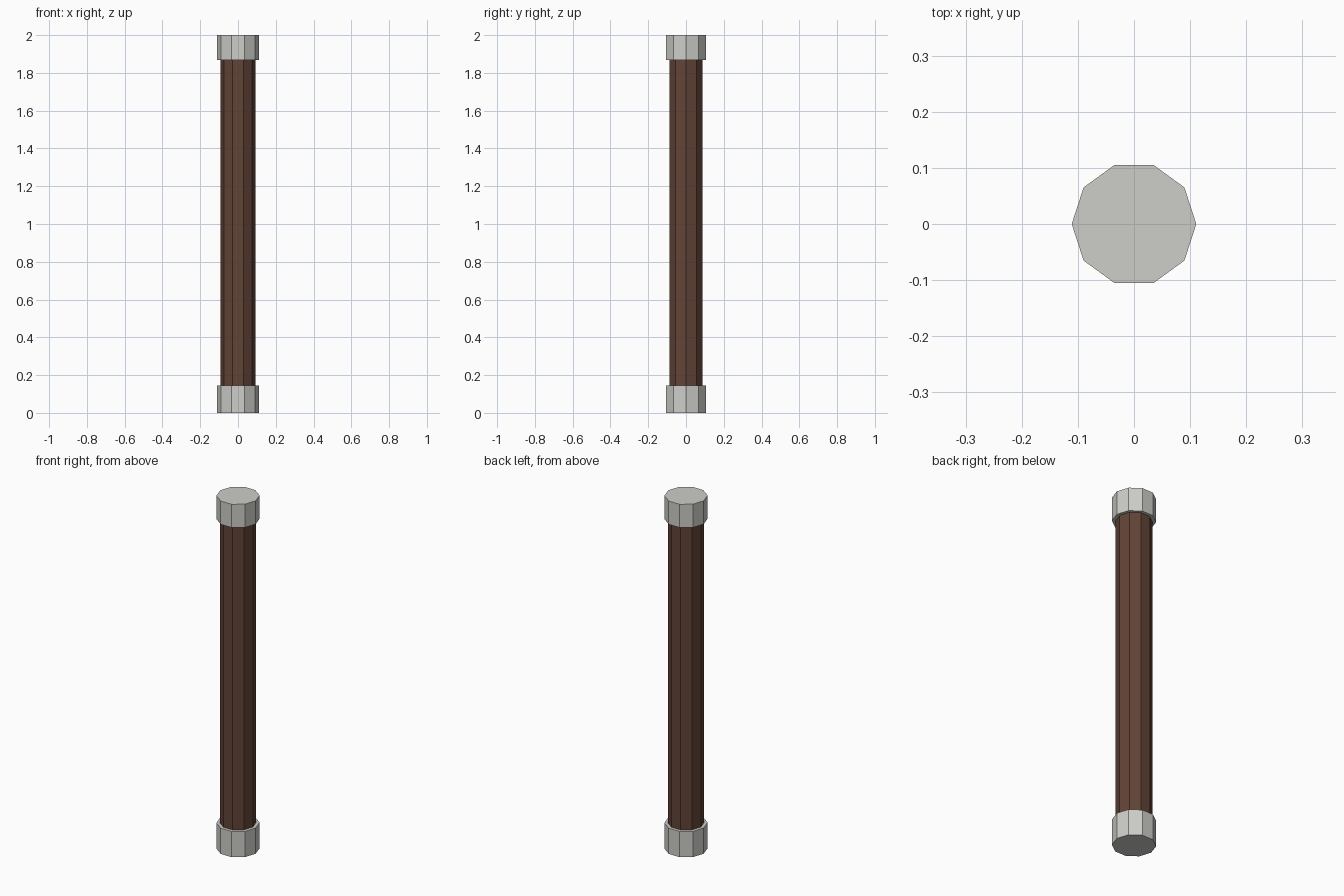
import bpy
import bmesh
from math import cos, sin, tau

cube = bpy.data.objects.get("Cube")
if cube:
    bpy.data.objects.remove(cube, do_unlink=True)

SIDES = 10


def make_material(name, rgb):
    mat = bpy.data.materials.new(name)
    mat.use_nodes = True
    color = (*rgb, 1.0)
    mat.diffuse_color = color
    for node in mat.node_tree.nodes:
        if node.type == 'BSDF_PRINCIPLED':
            node.inputs["Base Color"].default_value = color
    return mat


def make_prism(name, radius, bottom, top, mat):
    """Flat-sided prism with corners on the x axis."""
    bm = bmesh.new()
    ring = [bm.verts.new((radius * cos(tau * i / SIDES),
                          radius * sin(tau * i / SIDES), bottom))
            for i in range(SIDES)]
    base = bm.faces.new(ring)
    result = bmesh.ops.extrude_face_region(bm, geom=[base], use_keep_orig=True)
    raised = [g for g in result["geom"] if isinstance(g, bmesh.types.BMVert)]
    bmesh.ops.translate(bm, verts=raised, vec=(0, 0, top - bottom))
    bmesh.ops.recalc_face_normals(bm, faces=bm.faces)
    mesh = bpy.data.meshes.new(name)
    bm.to_mesh(mesh)
    bm.free()
    mesh.materials.append(mat)
    obj = bpy.data.objects.new(name, mesh)
    bpy.context.collection.objects.link(obj)
    return obj


light_grey = make_material("light grey metal", (0.61, 0.62, 0.58))
brown = make_material("brown wood", (0.122, 0.057, 0.037))

# Shaft runs slightly into both end caps
make_prism("shaft", 0.093, 0.1, 1.9, brown)

# End caps
make_prism("bottom_cap", 0.111, 0.0, 0.146, light_grey)
make_prism("top_cap", 0.111, 1.868, 2.0, light_grey)
